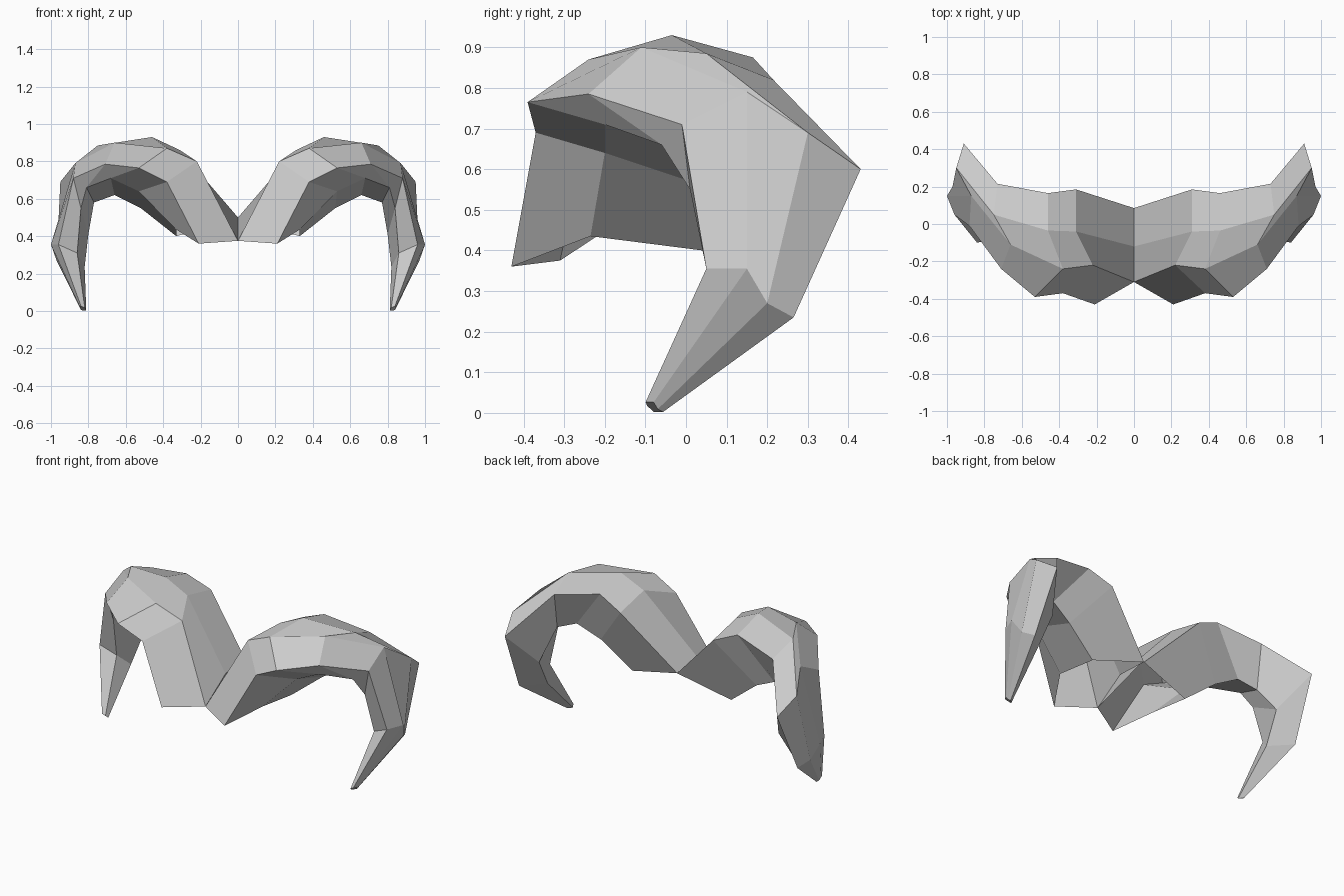
import bpy
import bmesh
from mathutils import Vector

default_cube = bpy.data.objects.get("Cube")
if default_cube:
    bpy.data.objects.remove(default_cube, do_unlink=True)

# One matte grey for the whole piece
grey = bpy.data.materials.new("horn grey")
grey.use_nodes = True
colour = (0.6, 0.6, 0.6, 1.0)
grey.diffuse_color = colour
grey.node_tree.nodes["Principled BSDF"].inputs["Base Color"].default_value = colour

# Six rails run along the horn from its root to the bend above the tip (hundredths)
front_low = [(21, -43, 36), (38, -37, 69), (53, -39, 76.5), (71, -24, 78.5), (88, -1, 71), (96, 5, 35.5)]
front_high = [(0, -31, 37.5), (22, -22, 80), (38, -24, 87), (66, -11, 90), (87, 15, 79), (100, 15, 35.5)]
crest = [(0, -12, 50), (31, -4, 86), (46, -3.5, 93), (75, 5, 88.5), (95, 30, 69), (97, 20, 27)]
back = [(0, 8.5, 49), (31, 18.5, 81), (46, 16.5, 87.5), (73, 21.5, 82), (91, 43, 60), (93, 26.5, 23.5)]
inner_back = [(33, 4, 40), (52, 7, 55), (66, 10, 62), (77, 13, 58), (80, 26, 41), (82, 15, 23.5)]
inner_front = [(33, -23.5, 43.5), (53, -20, 64), (68, -20, 71), (81, -6, 66), (84, 1, 55), (86, 7, 31)]
rails = [[Vector(p) / 100 for p in rail]
         for rail in (front_low, front_high, crest, back, inner_back, inner_front)]

# The last section shrinks to a small blunt tip
last = [rail[-1] for rail in rails]
middle = sum(last, Vector()) / len(last)
tip = Vector((0.832, -0.08, 0.014))
for rail in rails:
    rail.append(tip + (rail[-1] - middle) * 0.2)


def loft(bm, rails):
    """Skin a closed loop of rails with quads and close the far end."""
    grid = [[bm.verts.new(p) for p in rail] for rail in rails]
    for a, b in zip(grid, grid[1:] + grid[:1]):
        for s in range(len(a) - 1):
            bm.faces.new((a[s], a[s + 1], b[s + 1], b[s]))
    bm.faces.new([rail[-1] for rail in reversed(grid)])
    # Keep the lowest point on the ground
    for v in bm.verts:
        v.co.z = max(v.co.z, 0.0)


bm = bmesh.new()
loft(bm, rails)
mesh = bpy.data.meshes.new("curved_horns")
bm.to_mesh(mesh)
bm.free()
mesh.materials.append(grey)

# Mirror the left horn into a joined pair
horns = bpy.data.objects.new("curved_horns", mesh)
bpy.context.collection.objects.link(horns)
mirror = horns.modifiers.new("mirror", "MIRROR")
mirror.use_axis[0] = True
mirror.merge_threshold = 0.001
